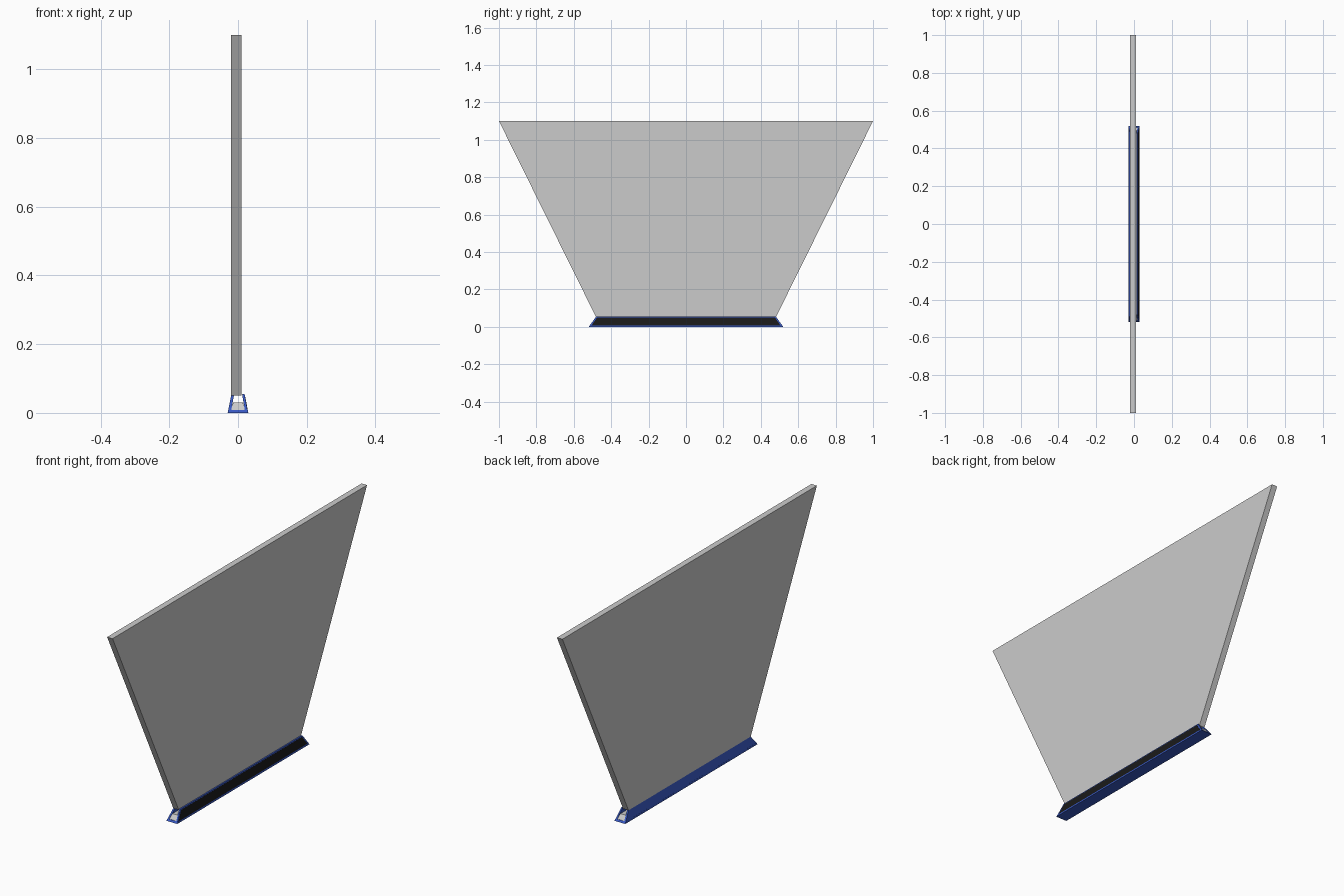
import bpy

if "Cube" in bpy.data.objects:
    bpy.data.objects.remove(bpy.data.objects["Cube"])


def material(name, color):
    m = bpy.data.materials.new(name)
    m.diffuse_color = color
    m.use_nodes = True
    m.node_tree.nodes["Principled BSDF"].inputs["Base Color"].default_value = m.diffuse_color
    return m


def loft(name, bottom, top, mat=None):
    """Six-sided block; bottom and top are (x0, x1, half_y, z)."""
    verts = []
    for x0, x1, hy, z in (bottom, top):
        verts += [(x0, -hy, z), (x1, -hy, z), (x1, hy, z), (x0, hy, z)]
    faces = [(3, 2, 1, 0), (4, 5, 6, 7)]
    faces += [(i, (i + 1) % 4, (i + 1) % 4 + 4, i + 4) for i in range(4)]
    mesh = bpy.data.meshes.new(name)
    mesh.from_pydata(verts, [], faces)
    if mat:
        mesh.materials.append(mat)
    obj = bpy.data.objects.new(name, mesh)
    bpy.context.collection.objects.link(obj)
    return obj


blue = material("navy_blue", (0.04, 0.10, 0.55, 1))
black = material("black", (0.01, 0.01, 0.01, 1))

# Tall flared panel
loft("panel", (-0.02, 0.01, 0.48, 0.05), (-0.02, 0.01, 1.0, 1.10))

# Hollow base: floor plate and two leaning side walls
loft("base_floor", (-0.03, 0.03, 0.52, 0.0), (-0.0287, 0.0287, 0.513, 0.008), blue)
loft("left_base_wall", (-0.03, -0.021, 0.52, 0.0), (-0.02, -0.012, 0.48, 0.05), blue)
loft("right_base_wall", (0.021, 0.029, 0.52, 0.0), (0.012, 0.019, 0.48, 0.055), blue)

# Pale core with sloping ends inside the base
loft("base_core", (-0.021, 0.021, 0.511, 0.008), (-0.014, 0.014, 0.494, 0.03))

# Black strip on the right side of the base
loft("black_strip", (0.022, 0.0285, 0.505, 0.008), (0.014, 0.0205, 0.475, 0.05), black)
